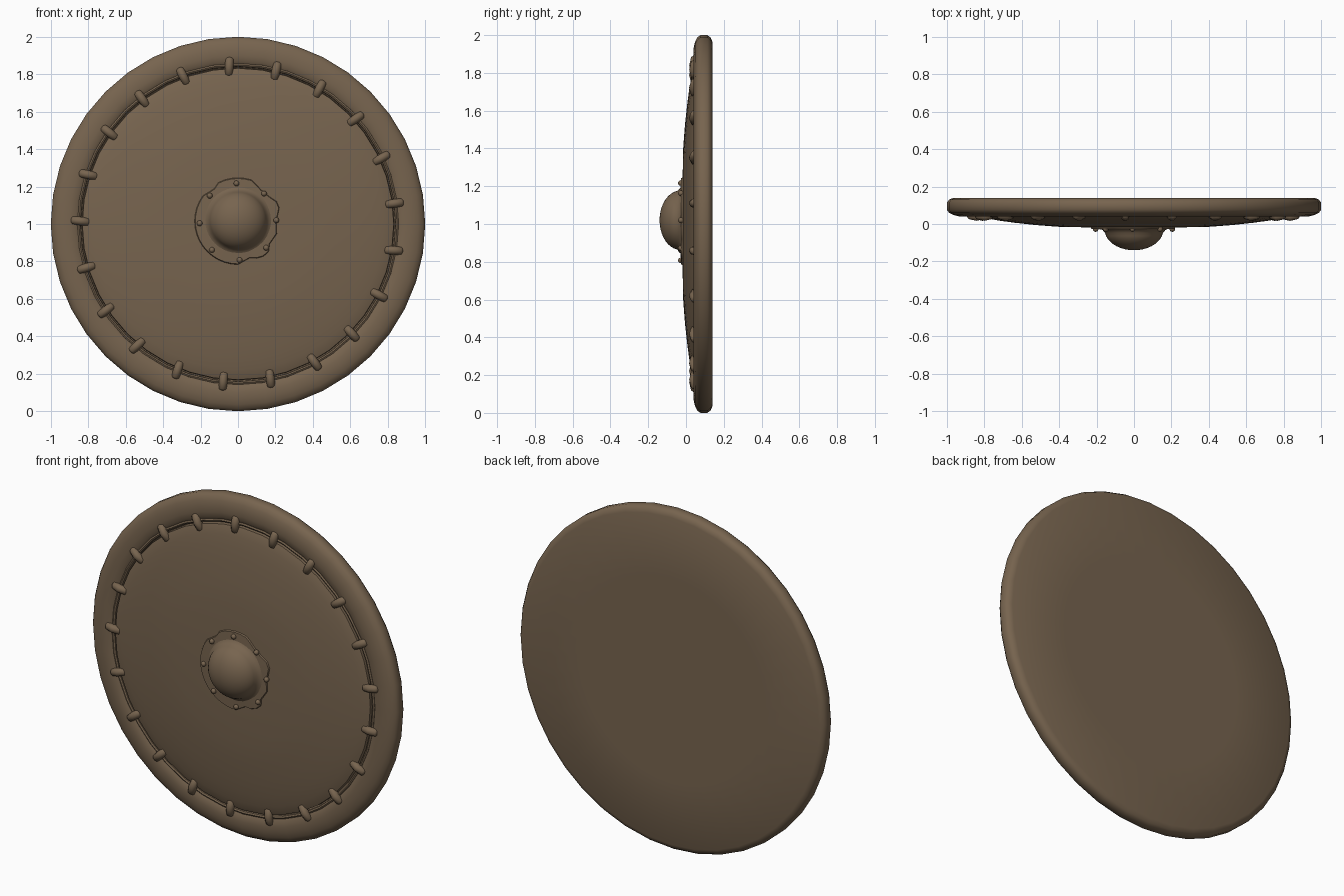
import bpy, bmesh, math
from mathutils import Matrix, Vector

if "Cube" in bpy.data.objects:
    bpy.data.objects.remove(bpy.data.objects["Cube"])

brown = bpy.data.materials.new("worn_brown")
brown.diffuse_color = (0.185, 0.128, 0.078, 1)
brown.use_nodes = True
brown.node_tree.nodes["Principled BSDF"].inputs["Base Color"].default_value = brown.diffuse_color


def finish(bm, name, angle=40):
    bmesh.ops.recalc_face_normals(bm, faces=bm.faces)
    me = bpy.data.meshes.new(name)
    bm.to_mesh(me)
    bm.free()
    me.materials.append(brown)
    me.shade_smooth()
    me.set_sharp_from_angle(angle=math.radians(angle))
    ob = bpy.data.objects.new(name, me)
    bpy.context.collection.objects.link(ob)
    return ob


def revolve(name, profile, seg, zc=1.0, radius_fn=None, angle=40):
    """Spin (radius, y) points about the y axis through z = zc."""
    bm = bmesh.new()
    rings = []
    for i, (r, y) in enumerate(profile):
        if r == 0:
            rings.append([bm.verts.new((0, y, zc))] * seg)
            continue
        ring = []
        for k in range(seg):
            a = 2 * math.pi * k / seg
            rr = radius_fn(i, k, r) if radius_fn else r
            ring.append(bm.verts.new((rr * math.cos(a), y, zc + rr * math.sin(a))))
        rings.append(ring)
    for a, b in zip(rings, rings[1:]):
        for k in range(seg):
            n = (k + 1) % seg
            vs = list(dict.fromkeys((a[k], a[n], b[n], b[k])))
            bm.faces.new(vs)
    return finish(bm, name, angle)


# Rolled rim with the flat back
revolve("rim_and_back", [
    (0.80, 0.085), (0.835, 0.072), (0.85, 0.056), (0.872, 0.044), (0.90, 0.039),
    (0.935, 0.041), (0.965, 0.048), (0.988, 0.06), (1.0, 0.077), (1.0, 0.113),
    (0.988, 0.13), (0.965, 0.14), (0.6, 0.14), (0, 0.14)], 40)

# Shallow domed face, its edge turned down into the groove
revolve("domed_face", [
    (0, -0.02), (0.2, -0.019), (0.4, -0.015), (0.52, -0.006), (0.64, 0.007),
    (0.72, 0.018), (0.78, 0.029), (0.815, 0.038), (0.832, 0.045), (0.836, 0.085)], 40)

# Thin cord lying in the groove
revolve("groove_cord", [(0.84, 0.07), (0.842, 0.05), (0.85, 0.045),
                        (0.858, 0.05), (0.86, 0.07)], 40)

# Chipped flange under the boss
chips = {1: 0.93, 4: 0.93, 5: 0.90, 6: 0.90, 7: 0.94, 0: 0.88, 14: 0.93, 15: 0.95,
         36: 0.90, 37: 0.91, 38: 0.94, 39: 0.90, 31: 0.93, 32: 0.89, 33: 0.96}
revolve("boss_flange", [(0.12, -0.031), (0.228, -0.026), (0.236, -0.01)], 40, 1.015,
        lambda i, k, r: r * chips.get(k, 1) if i else r)

# Round boss with a small fillet at its foot
R = 0.157
dome = [(R * math.sin(math.radians(t)), -0.03 - 0.11 * math.cos(math.radians(t)))
        for t in range(0, 86, 9)]
revolve("boss", [(0, -0.14)] + dome[1:] + [(0.168, -0.032), (0.18, -0.026)], 40, 1.02)

# Eight rivets around the flange
bm = bmesh.new()
for k in range(8):
    a = math.pi * k / 4 + 0.04
    bmesh.ops.create_uvsphere(bm, u_segments=12, v_segments=8, radius=0.015,
        matrix=Matrix.Translation((0.205 * math.cos(a), -0.027, 1.012 + 0.205 * math.sin(a))))
finish(bm, "boss_rivets")

# Lacing stitches: bent round-ended bars bridging the groove
bm = bmesh.new()
SIDES = 10
path = [(-0.052, 0.0), (-0.05, 0.6), (-0.042, 0.95), (0, 1.0), (0.042, 0.95), (0.05, 0.6), (0.052, 0.0)]
for s in range(21):
    a = math.radians(7.5 + s * 360 / 21)
    tilt = a + 0.12 * math.sin(s * 2.3)
    along = Vector((math.cos(tilt), 0, math.sin(tilt)))
    side = Vector((-math.sin(tilt), 0, math.cos(tilt)))
    centre = Vector((0.842 * math.cos(a), 0.04, 1 + 0.842 * math.sin(a)))
    rings = []
    for u, w in path:
        mid = centre + along * u
        mid.y += 0.012 * (abs(u) / 0.05) ** 2
        if w == 0:
            rings.append([bm.verts.new(mid)] * SIDES)
        else:
            rings.append([bm.verts.new(mid + side * (0.023 * w * math.cos(t)) +
                                       Vector((0, 0.024 * w * math.sin(t), 0)))
                          for t in (2 * math.pi * j / SIDES for j in range(SIDES))])
    for p, q in zip(rings, rings[1:]):
        for j in range(SIDES):
            n = (j + 1) % SIDES
            bm.faces.new(list(dict.fromkeys((p[j], p[n], q[n], q[j]))))
finish(bm, "lacing_stitches", 60)
